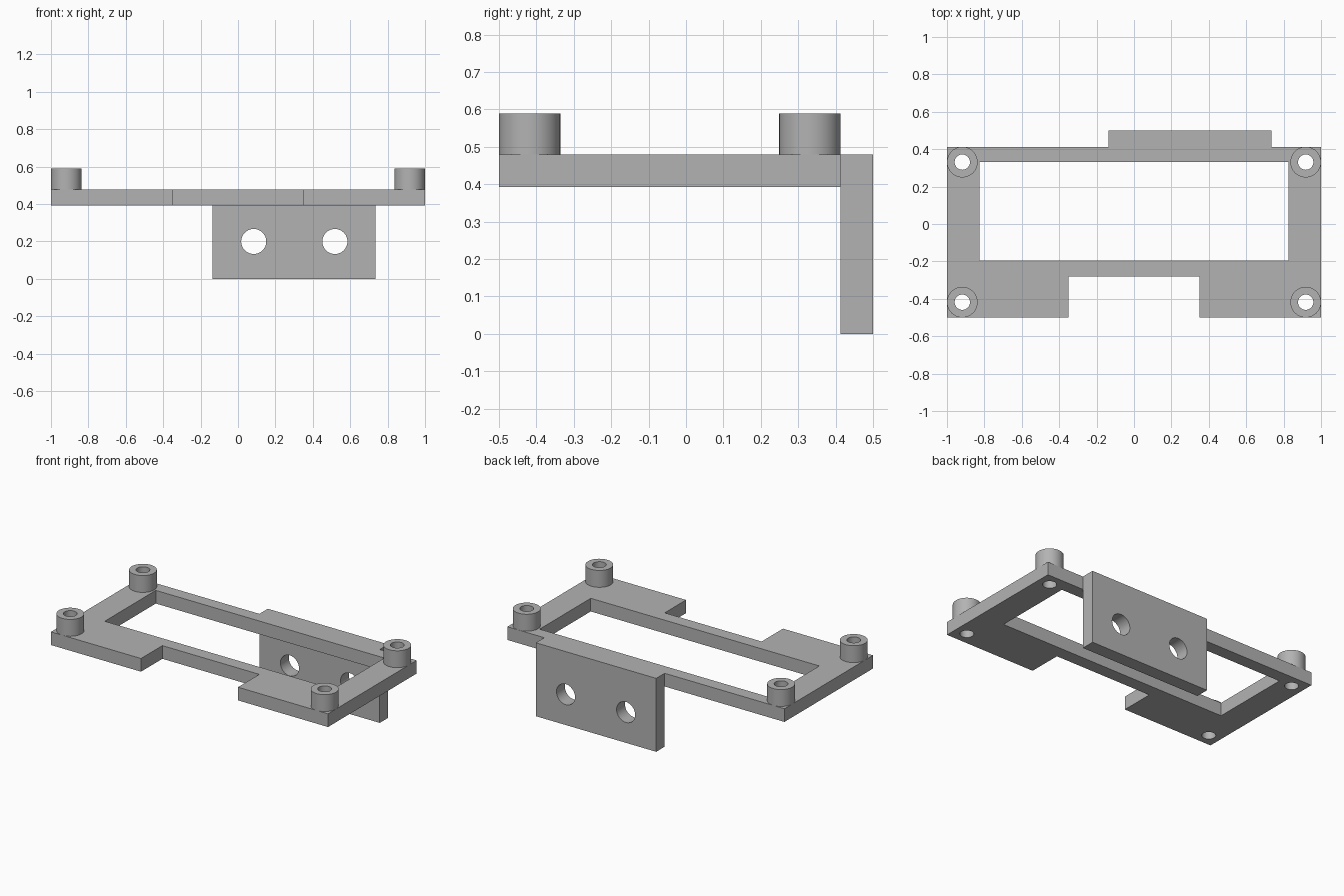
import bpy, bmesh
from math import cos, sin, tau, radians
from mathutils import Matrix

if "Cube" in bpy.data.objects:
    bpy.data.objects.remove(bpy.data.objects["Cube"])

grey = bpy.data.materials.new("plain_grey")
grey.use_nodes = True
grey.diffuse_color = (0.45, 0.45, 0.45, 1)
grey.node_tree.nodes["Principled BSDF"].inputs["Base Color"].default_value = grey.diffuse_color


def rect(x0, x1, y0, y1):
    return [(x0, y0), (x1, y0), (x1, y1), (x0, y1)]


def circle(x, y, r, n=48):
    return [(x + r * cos(tau * i / n), y + r * sin(tau * i / n)) for i in range(n)]


def slab(name, loops, low, high, turn=None):
    """Extrude an outline with holes from low to high along its normal."""
    curve = bpy.data.curves.new(name, "CURVE")
    curve.dimensions = "2D"
    curve.fill_mode = "BOTH"
    curve.extrude = (high - low) / 2
    for loop in loops:
        spline = curve.splines.new("POLY")
        spline.points.add(len(loop) - 1)
        for point, (x, y) in zip(spline.points, loop):
            point.co = (x, y, 0, 1)
        spline.use_cyclic_u = True
    helper = bpy.data.objects.new(name + "_outline", curve)
    mesh = bpy.data.meshes.new_from_object(helper)
    bpy.data.objects.remove(helper)
    bpy.data.curves.remove(curve)

    # Weld caps to walls, move into place
    bm = bmesh.new()
    bm.from_mesh(mesh)
    bmesh.ops.remove_doubles(bm, verts=bm.verts, dist=0.0001)
    bm.transform(Matrix.Translation((0, 0, (low + high) / 2)))
    if turn:
        bm.transform(turn)
    bmesh.ops.recalc_face_normals(bm, faces=bm.faces)
    bm.to_mesh(mesh)
    bm.free()
    mesh.materials.clear()
    mesh.materials.append(grey)
    obj = bpy.data.objects.new(name, mesh)
    bpy.context.collection.objects.link(obj)
    bpy.ops.object.select_all(action="DESELECT")
    obj.select_set(True)
    bpy.context.view_layer.objects.active = obj
    bpy.ops.object.shade_smooth_by_angle(angle=radians(30))
    return obj


BOTTOM, TOP, BOSS_TOP = 0.393, 0.479, 0.589
BACK = 0.413
BORE = 0.041
corners = {"front_right": (-0.918, -0.418), "front_left": (0.918, -0.418),
           "back_right": (-0.918, 0.331), "back_left": (0.918, 0.331)}

# Frame plate with front notch, window and corner bores
outline = [(-1, -0.5), (-0.35, -0.5), (-0.35, -0.28), (0.35, -0.28),
           (0.35, -0.5), (1, -0.5), (1, BACK), (-1, BACK)]
bores = [circle(x, y, BORE) for x, y in corners.values()]
slab("frame_plate", [outline, rect(-0.825, 0.825, -0.196, 0.331)] + bores, BOTTOM, TOP)

# Hollow standoffs on the corners
for side, (x, y) in corners.items():
    slab(side + "_standoff", [circle(x, y, 0.082), circle(x, y, BORE)], TOP, BOSS_TOP)

# Upright mounting flange at the back, with two screw holes
upright = Matrix.Rotation(radians(90), 4, "X")
slab("mounting_flange",
     [rect(-0.135, 0.734, 0, TOP), circle(0.084, 0.2, 0.067), circle(0.518, 0.2, 0.067)],
     -0.5, -BACK, upright)
